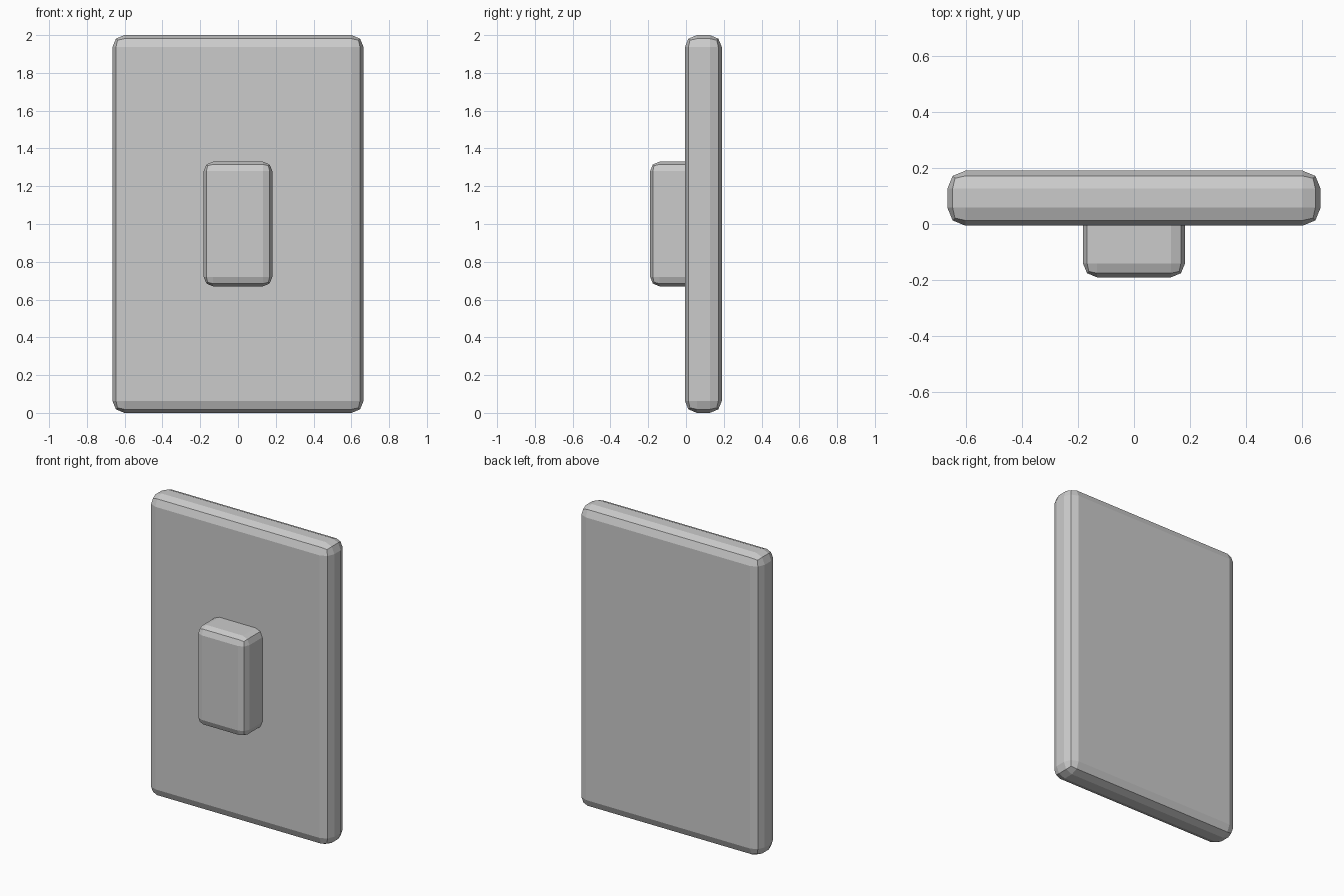
import bpy

if "Cube" in bpy.data.objects:
    bpy.data.objects.remove(bpy.data.objects["Cube"])


def bevelled_box(name, lo, hi, width):
    """Box between two corners with two-segment rounded edges."""
    size = [b - a for a, b in zip(lo, hi)]
    centre = [(a + b) / 2 for a, b in zip(lo, hi)]
    bpy.ops.mesh.primitive_cube_add(size=1, location=centre)
    ob = bpy.context.object
    ob.name = name
    ob.scale = size
    bpy.ops.object.transform_apply(location=False, rotation=False, scale=True)
    mod = ob.modifiers.new("Bevel", 'BEVEL')
    mod.width = width
    mod.segments = 2
    mod.limit_method = 'NONE'
    return ob


# Wall plate
bevelled_box("switch_plate", (-0.665, -0.006, 0), (0.665, 0.19, 2), 0.064)

# Rocker, its back sunk into the plate
bevelled_box("switch_rocker", (-0.182, -0.19, 0.67), (0.182, 0.10, 1.33), 0.05)
